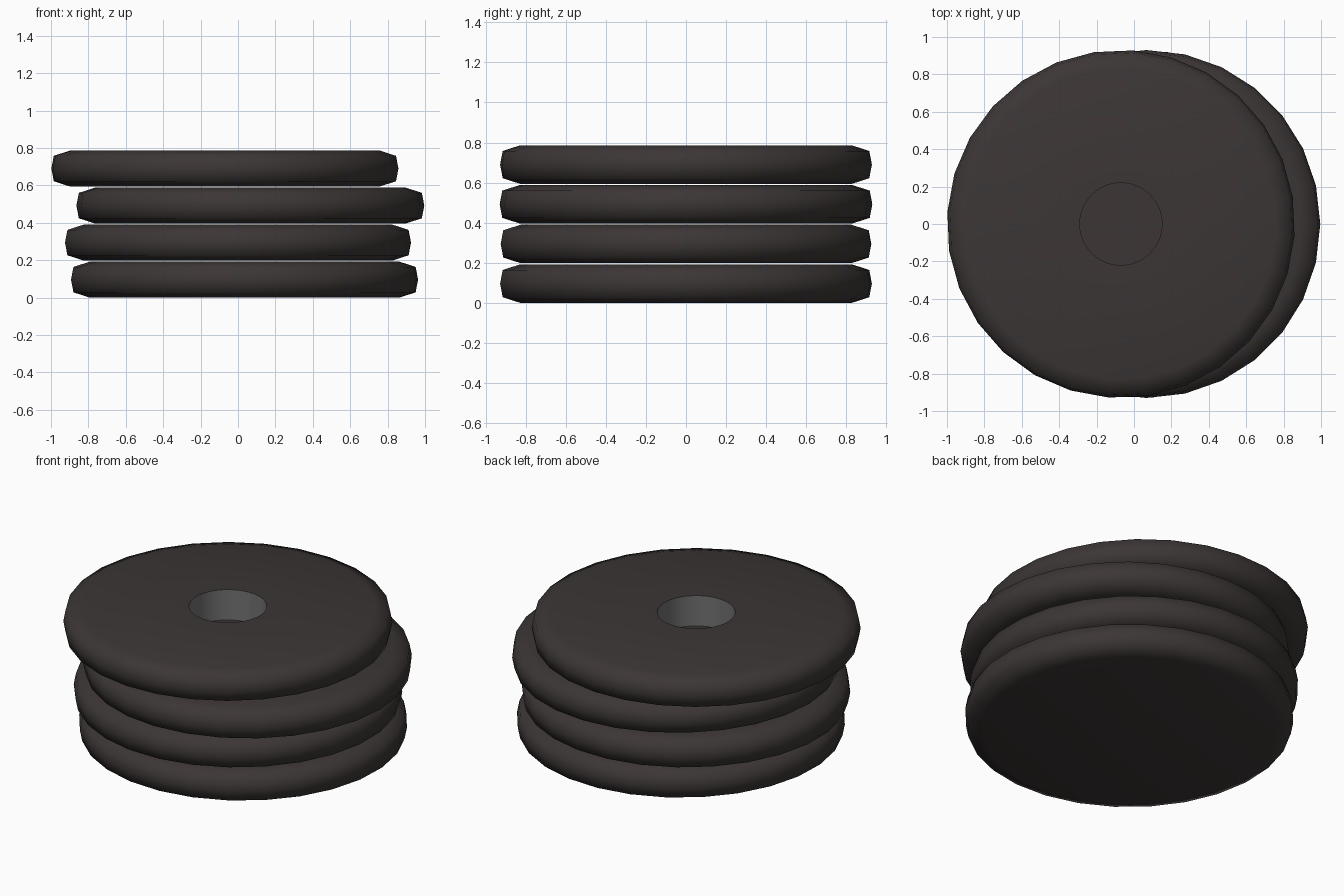
import bpy, bmesh, math

if "Cube" in bpy.data.objects:
    bpy.data.objects.remove(bpy.data.objects["Cube"])

def material(name, rgb):
    m = bpy.data.materials.new(name)
    m.diffuse_color = (*rgb, 1)
    m.use_nodes = True
    m.node_tree.nodes["Principled BSDF"].inputs["Base Color"].default_value = m.diffuse_color
    return m

RUBBER = material("dark rubber", (0.045, 0.037, 0.036))
METAL = material("grey metal", (0.17, 0.17, 0.17))

SIDES, HOLE_SIDES, HEIGHT, HOLE_R = 28, 56, 0.192, 0.22
# Rounded rim from bottom to top: radius, height
RIM = [(0.83, 0.0), (0.917, 0.028), (0.93, 0.096), (0.917, 0.164), (0.83, HEIGHT)]

def ring(bm, r, z, n, phase=0.0):
    return [bm.verts.new((r * math.cos(phase + 2 * math.pi * i / n),
                          r * math.sin(phase + 2 * math.pi * i / n), z)) for i in range(n)]

def bridge(bm, a, b, mat=0):
    n = len(a)
    for i in range(n):
        f = bm.faces.new((a[i], a[(i + 1) % n], b[(i + 1) % n], b[i]))
        f.material_index = mat

def loop_edges(bm, r):
    return [bm.edges.get((r[i - 1], r[i])) for i in range(len(r))]

def disc(name, x, z, phase):
    bm = bmesh.new()
    rings = [ring(bm, r, h, SIDES, phase) for r, h in RIM]
    for a, b in zip(rings, rings[1:]):
        bridge(bm, a, b)
    bm.faces.new(rings[0][::-1])
    # blind centre hole with grey wall and dark floor
    top = ring(bm, HOLE_R, HEIGHT, HOLE_SIDES)
    floor = ring(bm, HOLE_R, 0.003, HOLE_SIDES)
    bridge(bm, top, floor, 1)
    bm.faces.new(floor)
    # flat top face around the hole: each outer side meets two hole sides
    shift = round(phase / (2 * math.pi / HOLE_SIDES))
    outer = rings[-1]
    for i in range(SIDES):
        a, b, c = (top[(2 * i + k + shift) % HOLE_SIDES] for k in range(3))
        bm.faces.new((outer[i], outer[(i + 1) % SIDES], c, b, a))
    bmesh.ops.recalc_face_normals(bm, faces=bm.faces)
    me = bpy.data.meshes.new(name)
    bm.to_mesh(me)
    bm.free()
    me.materials.append(RUBBER)
    me.materials.append(METAL)
    ob = bpy.data.objects.new(name, me)
    ob.location = (x, 0, z)
    bpy.context.collection.objects.link(ob)
    bpy.ops.object.select_all(action='DESELECT')
    ob.select_set(True)
    bpy.context.view_layer.objects.active = ob
    bpy.ops.object.shade_smooth_by_angle(angle=math.radians(75))

# Stack of four shifted discs
for i, (x, turn) in enumerate([(0.035, 4), (0.0, 6), (0.066, 0), (-0.07, 8.9)]):
    disc(f"disc_{i + 1}", x, i * 0.198, math.radians(turn))
